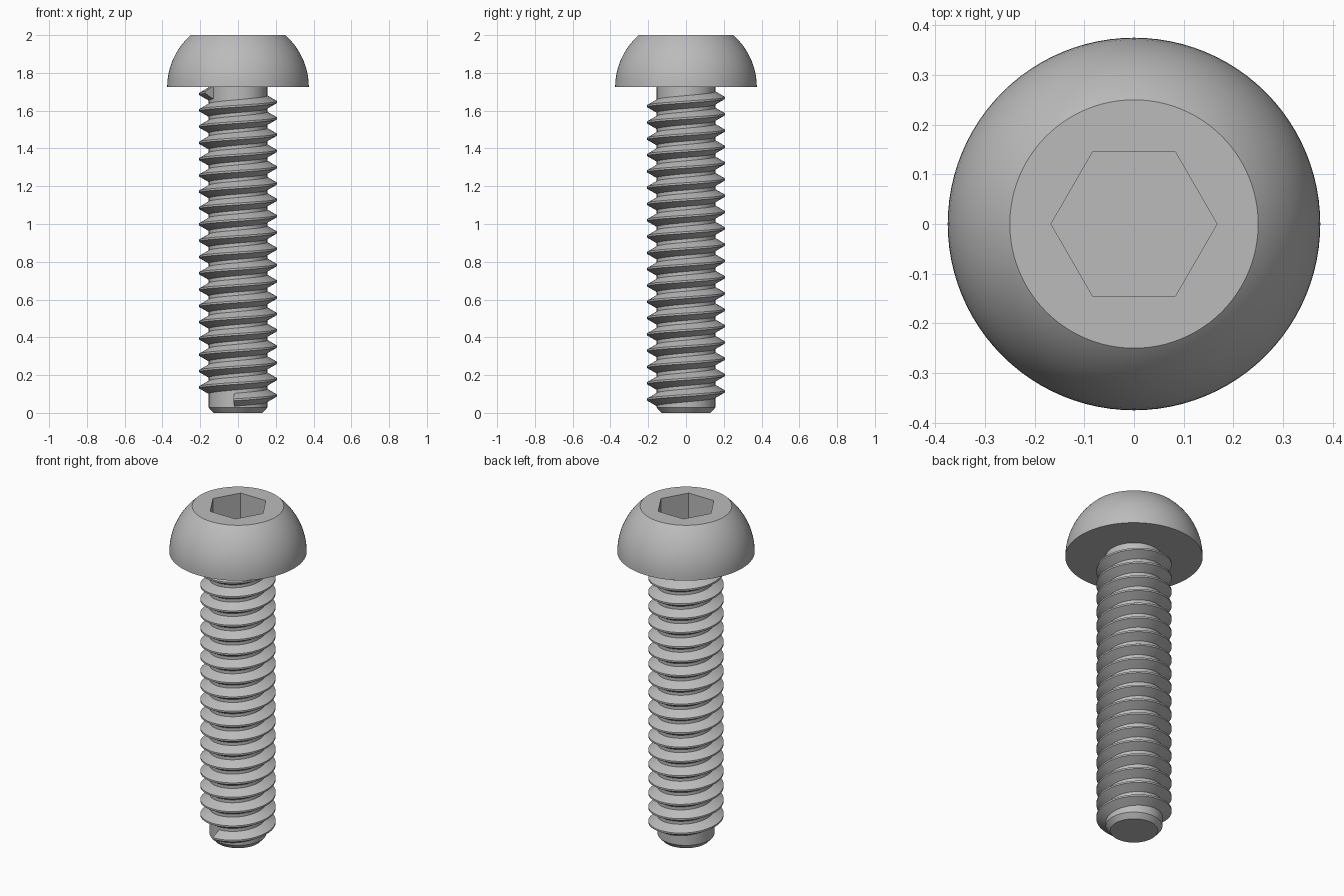
import bpy
import bmesh
from math import cos, sin, pi, radians, sqrt

cube = bpy.data.objects.get("Cube")
if cube:
    bpy.data.objects.remove(cube, do_unlink=True)

# One plain steel colour
steel = bpy.data.materials.new("grey steel")
steel.use_nodes = True
colour = (0.5, 0.5, 0.5, 1)
steel.diffuse_color = colour
steel.node_tree.nodes["Principled BSDF"].inputs["Base Color"].default_value = colour

HEAD_BASE, TOP = 1.725, 2.0
HEAD_R, FLAT_R = 0.375, 0.25
CORE_R, CREST_R = 0.155, 0.206
SOCKET_R, SOCKET_DEPTH = 0.167, 0.16


def ring(bm, radius, z, sides):
    return [bm.verts.new((radius * cos(2 * pi * i / sides),
                          radius * sin(2 * pi * i / sides), z)) for i in range(sides)]


def skin(bm, a, b):
    """Join two closed rings with quads."""
    for i in range(len(a)):
        j = (i + 1) % len(a)
        bm.faces.new((a[i], a[j], b[j], b[i]))


def lathe(bm, profile, sides):
    rings = [ring(bm, r, z, sides) for r, z in profile]
    for a, b in zip(rings, rings[1:]):
        skin(bm, a, b)
    return rings


def finish(bm, name):
    bmesh.ops.recalc_face_normals(bm, faces=bm.faces)
    mesh = bpy.data.meshes.new(name)
    bm.to_mesh(mesh)
    bm.free()
    mesh.materials.append(steel)
    obj = bpy.data.objects.new(name, mesh)
    bpy.context.collection.objects.link(obj)
    bpy.ops.object.select_all(action="DESELECT")
    obj.select_set(True)
    bpy.context.view_layer.objects.active = obj
    bpy.ops.object.shade_smooth_by_angle(angle=radians(30))


# Domed head: spherical side, flat top with a hexagonal socket
bm = bmesh.new()
steps = 16
dome = []
for i in range(steps + 1):
    z = HEAD_BASE + (TOP - HEAD_BASE) * sin(pi / 2 * i / steps)
    t = (z - HEAD_BASE) / (TOP - HEAD_BASE)
    dome.append((sqrt(HEAD_R ** 2 - t * t * (HEAD_R ** 2 - FLAT_R ** 2)), z))
rings = lathe(bm, dome, 96)
bm.faces.new(rings[0])
mouth = ring(bm, SOCKET_R, TOP, 6)
floor = ring(bm, SOCKET_R, TOP - SOCKET_DEPTH, 6)
skin(bm, mouth, floor)
bm.faces.new(floor)
rim = [bm.edges.get((loop[i - 1], loop[i])) for loop in (rings[-1], mouth)
       for i in range(len(loop))]
bmesh.ops.triangle_fill(bm, edges=rim, use_beauty=True, normal=(0, 0, 1))
finish(bm, "head")

# Plain shank with a chamfered tip
bm = bmesh.new()
rings = lathe(bm, [(0.13, 0), (CORE_R, 0.028), (CORE_R, HEAD_BASE + 0.01)], 72)
bm.faces.new(rings[0])
bm.faces.new(rings[-1])
finish(bm, "shank")

# Right-handed thread: a tapered ridge swept along a helix
PITCH, START_Z, START, TURNS, PER_TURN = 0.0863, 0.069, radians(-97), 18.86, 48
ROOT_R = CORE_R - 0.01
section = [(ROOT_R, -0.04), (CREST_R, -0.005), (CREST_R, 0.005), (ROOT_R, 0.04)]
bm = bmesh.new()
count = round(TURNS * PER_TURN)
previous = first = None
for i in range(count + 1):
    turn = TURNS * i / count
    angle = START + 2 * pi * turn
    current = [bm.verts.new((r * cos(angle), r * sin(angle), START_Z + PITCH * turn + dz))
               for r, dz in section]
    if previous:
        skin(bm, previous, current)
    else:
        first = current
    previous = current
bm.faces.new(first)
bm.faces.new(previous)
finish(bm, "thread")
